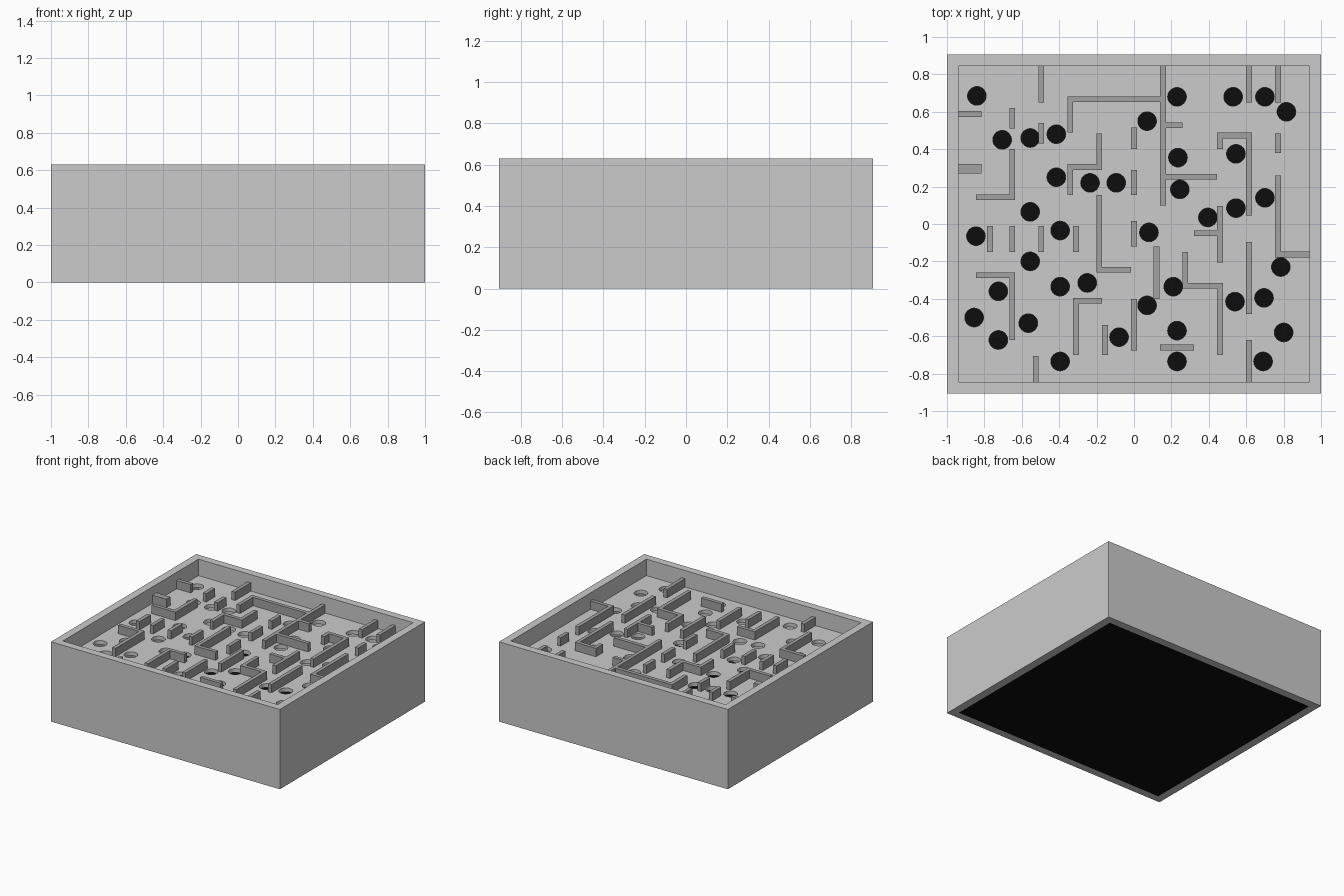
import bpy, bmesh, math
from mathutils import Matrix

if "Cube" in bpy.data.objects:
    bpy.data.objects.remove(bpy.data.objects["Cube"])

HX, HY, H = 1.0, 0.906, 0.63      # outer half sizes and height
IX, IY = 0.938, 0.846             # inner half sizes
BOARD, BOARD_T = 0.50, 0.03       # playing surface height and thickness
WALL_T, WALL_H = 0.03, 0.066
HOLE_R = 0.05


def material(name, v):
    m = bpy.data.materials.new(name)
    m.diffuse_color = (v, v, v, 1)
    m.use_nodes = True
    m.node_tree.nodes["Principled BSDF"].inputs["Base Color"].default_value = m.diffuse_color
    return m


def rect(hx, hy):
    return [(-hx, -hy), (hx, -hy), (hx, hy), (-hx, hy)]


def circle(cx, cy, r, n=32):
    return [(cx + r * math.cos(2 * math.pi * i / n),
             cy + r * math.sin(2 * math.pi * i / n)) for i in range(n)]


def plate(name, loops, z0, z1, smooth=False):
    """Filled 2D outline with openings, extruded from z0 to z1."""
    cu = bpy.data.curves.new(name, 'CURVE')
    cu.dimensions = '2D'
    cu.fill_mode = 'BOTH'
    cu.extrude = (z1 - z0) / 2
    for pts in loops:
        s = cu.splines.new('POLY')
        s.points.add(len(pts) - 1)
        for p, (x, y) in zip(s.points, pts):
            p.co = (x, y, 0, 1)
        s.use_cyclic_u = True
        s.use_smooth = False
    ob = bpy.data.objects.new(name, cu)
    bpy.context.collection.objects.link(ob)
    ob.location.z = (z0 + z1) / 2
    bpy.ops.object.select_all(action='DESELECT')
    ob.select_set(True)
    bpy.context.view_layer.objects.active = ob
    bpy.ops.object.convert(target='MESH')
    ob = bpy.context.object
    bm = bmesh.new()
    bm.from_mesh(ob.data)
    bmesh.ops.remove_doubles(bm, verts=bm.verts, dist=1e-5)
    bmesh.ops.recalc_face_normals(bm, faces=bm.faces)
    bm.to_mesh(ob.data)
    bm.free()
    if smooth:
        bpy.ops.object.shade_smooth_by_angle()
    return ob


def add_box(bm, x0, x1, y0, y1, z0, z1):
    m = (Matrix.Translation(((x0 + x1) / 2, (y0 + y1) / 2, (z0 + z1) / 2))
         @ Matrix.Diagonal((x1 - x0, y1 - y0, z1 - z0, 1)))
    bmesh.ops.create_cube(bm, size=1, matrix=m)


# outer frame
plate("frame", [rect(HX, HY), rect(IX, IY)], 0, H)

# playing board with round holes
holes = [
    (-.84, .685), (-.705, .45), (-.555, .46), (-.415, .48), (-.415, .25),
    (-.235, .22), (-.095, .22), (.07, .55), (.23, .68), (.53, .68),
    (.70, .68), (.815, .60), (.235, .355), (.545, .375), (.245, .185),
    (.395, .035), (.545, .085), (.70, .14), (-.555, .065), (-.395, -.035),
    (-.845, -.065), (.08, -.045), (-.555, -.20), (-.395, -.335), (-.25, -.315),
    (-.725, -.36), (-.855, -.50), (-.725, -.62), (-.565, -.53), (-.395, -.735),
    (-.08, -.605), (.07, -.435), (.21, -.335), (.23, -.57), (.23, -.735),
    (.785, -.23), (.695, -.395), (.54, -.415), (.80, -.58), (.69, -.735)]
plate("board", [rect(IX, IY)] + [circle(x, y, HOLE_R) for x, y in holes],
      BOARD - BOARD_T, BOARD, smooth=True)

# black bottom panel
bottom = plate("bottom_panel", [rect(IX, IY)], 0.0, 0.02)
bottom.data.materials.clear()
bottom.data.materials.append(material("black", 0.004))

# maze walls running front to back: x, then y range
along_y = [
    (-.495, .65, IY), (-.65, .51, .62), (-.495, .43, .54), (-.65, .127, .40),
    (-.34, .49, .682), (.155, .10, IY), (-.185, .29, .485), (-.34, .155, .32),
    (0, .40, .515), (0, .155, .29), (0, -.12, .015), (.615, .65, IY),
    (.77, .65, IY), (.77, .38, .485), (.46, .40, .488), (.615, .045, .488),
    (.77, -.178, .26), (.46, -.205, .095), (.615, -.48, -.095),
    (.615, -IY, -.62), (.12, -.40, -.12), (.275, -.345, -.15),
    (.46, -.70, -.315), (-.185, -.26, .155), (-.77, -.15, -.01),
    (-.65, -.15, -.01), (-.495, -.15, -.01), (-.31, -.15, -.01),
    (-.65, -.62, -.258), (-.31, -.70, -.395), (-.155, -.70, -.54),
    (0, -.675, -.40), (-.525, -IY, -.705)]
# maze walls running left to right: y, then x range
along_x = [
    (.588, -IX, -.815), (.142, -.845, -.665), (.667, -.325, .14),
    (.305, -.325, -.17), (.528, .17, .26), (.252, .17, .445),
    (.473, .475, .60), (-.05, .32, .445), (-.163, .785, IX),
    (-.273, -.845, -.665), (-.245, -.17, -.015), (-.41, -.295, -.17),
    (-.33, .29, .445), (-.66, .14, .32)]
bm = bmesh.new()
t = WALL_T / 2
top = BOARD + WALL_H
for x, y0, y1 in along_y:
    add_box(bm, x - t, x + t, y0, y1, BOARD, top)
for y, x0, x1 in along_x:
    add_box(bm, x0, x1, y - t, y + t, BOARD, top)
add_box(bm, -IX, -.815, .27, .32, BOARD, top)   # one thicker stub
me = bpy.data.meshes.new("maze_walls")
bm.to_mesh(me)
bm.free()
me.materials.append(material("dark_grey", 0.36))
bpy.context.collection.objects.link(bpy.data.objects.new("maze_walls", me))
